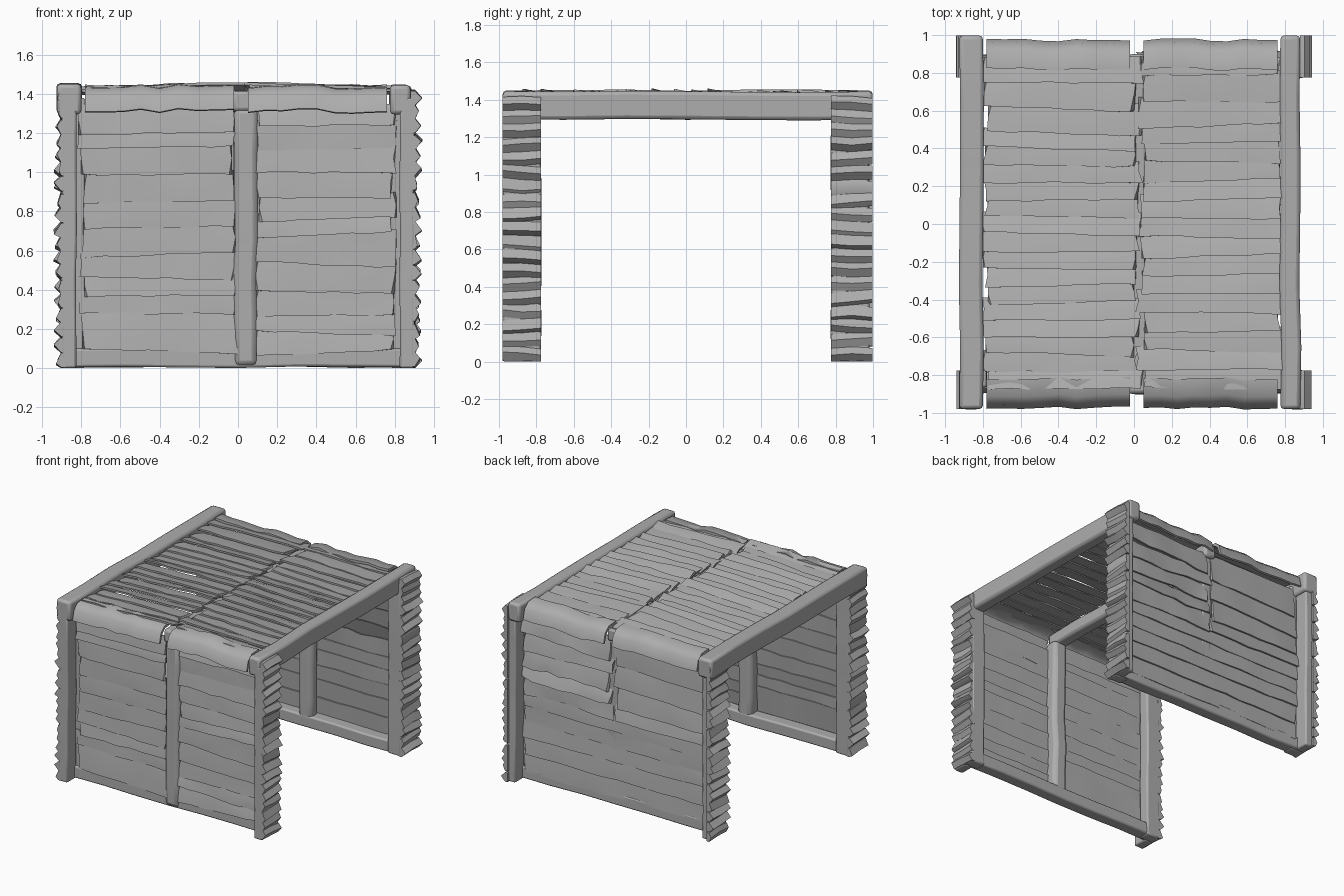
import bpy, bmesh, random
from mathutils import Vector

random.seed(4)
cube = bpy.data.objects.get("Cube")
if cube:
    bpy.data.objects.remove(cube, do_unlink=True)

wood = bpy.data.materials.new("weathered grey")
wood.use_nodes = True
GREY = (0.42, 0.42, 0.42, 1)
wood.diffuse_color = GREY
wood.node_tree.nodes["Principled BSDF"].inputs["Base Color"].default_value = GREY


def jit(a):
    return random.uniform(-a, a)


def finish(name, bm):
    bmesh.ops.recalc_face_normals(bm, faces=bm.faces)
    mesh = bpy.data.meshes.new(name)
    bm.to_mesh(mesh)
    bm.free()
    mesh.materials.append(wood)
    ob = bpy.data.objects.new(name, mesh)
    bpy.context.collection.objects.link(ob)
    bpy.context.view_layer.objects.active = ob
    bpy.ops.object.select_all(action='DESELECT')
    ob.select_set(True)
    bpy.ops.object.shade_smooth_by_angle(angle=0.7)
    return ob


def loft(bm, rings):
    """Closed solid through a list of equal point rings."""
    vs = [[bm.verts.new(p) for p in ring] for ring in rings]
    n = len(vs[0])
    for a, b in zip(vs, vs[1:]):
        for i in range(n):
            j = (i + 1) % n
            bm.faces.new((a[i], a[j], b[j], b[i]))
    bm.faces.new(vs[0])
    bm.faces.new(vs[-1])


def timber(name, lo, hi, axis, warp=0.006, round_edge=0.02):
    """Slightly bent timber running along one axis."""
    bm = bmesh.new()
    p, q = [a for a in range(3) if a != axis]
    rings = []
    for k in range(7):
        edge = 0 if k in (0, 6) else warp
        dp, dq = jit(edge), jit(edge)
        ring = []
        for s, t in ((0, 0), (1, 0), (1, 1), (0, 1)):
            v = [0, 0, 0]
            v[axis] = lo[axis] + (hi[axis] - lo[axis]) * k / 6
            v[p] = (hi if s else lo)[p] + dp
            v[q] = (hi if t else lo)[q] + dq
            ring.append(v)
        rings.append(ring)
    loft(bm, rings)
    ob = finish(name, bm)
    mod = ob.modifiers.new("worn edges", 'BEVEL')
    mod.width, mod.segments, mod.limit_method = round_edge, 2, 'ANGLE'
    return ob


def boards(name, place, u0, u1, edges, lap=0.018, rough=0.005, segs=7):
    """Overlapping warped boards; place maps (along, across, outward)."""
    bm = bmesh.new()
    for v0, v1 in zip(edges, edges[1:]):
        a, b = u0 + jit(0.02), u1 + jit(0.02)
        slant = jit(0.03)
        tip = lap + jit(lap * 0.5)
        rings = []
        for k in range(segs + 1):
            f = k / segs
            low = v0 - 0.012 + slant * (f - 0.5) + jit(rough)
            high = v1 + 0.015 + jit(rough)
            mid = (low + high) / 2
            out = tip + jit(rough)
            skew = 0.02 if k in (0, segs) else 0
            u = a + (b - a) * f
            rings.append([place(u + jit(skew), low, out),
                          place(u, mid, out * 0.6 + jit(rough)),
                          place(u + jit(skew), high, jit(0.003)),
                          place(u, high, -0.01),
                          place(u, low, out - 0.014)])
        loft(bm, rings)
    return finish(name, bm)


def even(a, b, n):
    return [a + (b - a) * i / n for i in range(n + 1)]


WALL = 0.87


def front(u, v, w):
    return Vector((u, -WALL - w, v))


def back(u, v, w):
    return Vector((u, WALL + w, v))


def roof(u, v, w):
    crown = 0.02 * (1 - abs(u) / 0.8)
    return Vector((u, v, 1.405 + crown + w))


# Corner posts: outer upright, wider inner upright, ragged outer cladding
for sx, side in ((-1, "right"), (1, "left")):
    for sy, end in ((-1, "front"), (1, "back")):
        for part, x_in, y_in, y_out in (("outer", 0.825, 0.86, 0.98),
                                        ("inner", 0.78, 0.775, 0.865)):
            xs = sorted((sx * x_in, sx * 0.90))
            ys = sorted((sy * y_in, sy * y_out))
            timber(f"{end}_{side}_{part}_post", (xs[0], ys[0], 0),
                   (xs[1], ys[1], 1.38), 2, 0.003, 0.012)

        bm = bmesh.new()
        teeth = even(0.005, 1.42, 19)
        ys = sorted((sy * 0.775, sy * (0.98 if sy < 0 else 0.998)))
        for z0, z1 in zip(teeth, teeth[1:]):
            flare = 0.928 + jit(0.014)
            tip = z0 + (z1 - z0) * random.uniform(0.2, 0.6)
            ring = [(0.88, z0), (0.903, z0), (flare, tip), (0.903, z1), (0.88, z1)]
            loft(bm, [[(sx * x, y, max(0, z + dz)) for x, z in ring]
                      for y, dz in ((ys[0], jit(0.012)), (sum(ys) / 2, 0), (ys[1], jit(0.012)))])
        finish(f"{end}_{side}_post_cladding", bm)

# Roof edge beams and the middle rafter
timber("right_roof_beam", (-0.925, -0.98, 1.295), (-0.80, 0.998, 1.45), 1)
timber("left_roof_beam", (0.775, -0.98, 1.295), (0.88, 0.998, 1.445), 1)
timber("middle_rafter", (-0.03, -0.9, 1.31), (0.07, 0.9, 1.415), 1, 0.004)

# Sills and middle posts of both walls
for sy, end in ((-1, "front"), (1, "back")):
    ys = sorted((sy * 0.785, sy * 0.885))
    timber(f"{end}_sill", (-0.88, ys[0], 0.005), (0.88, ys[1], 0.1), 0, 0.004, 0.012)
    ys = sorted((sy * 0.785, sy * (0.9 if sy < 0 else 0.875)))
    timber(f"{end}_middle_post", (-0.02, ys[0], 0.01), (0.1, ys[1], 1.33), 2, 0.005, 0.03)

# Front wall boards, two bays
boards("front_right_boards", front, -0.80, -0.015,
       [0.1, 0.29, 0.38, 0.47, 0.59, 0.73, 0.86, 1.0, 1.14, 1.21, 1.33])
boards("front_left_boards", front, 0.09, 0.79,
       [0.09, 0.19, 0.28, 0.4, 0.54, 0.69, 0.77, 0.88, 1.01, 1.13, 1.25, 1.33])

# Back wall boards: full width low down, two bays above
boards("back_lower_boards", back, -0.82, 0.82, [0.08, 0.22, 0.36, 0.48, 0.6, 0.7], segs=12)
boards("back_right_boards", back, -0.82, 0.0, [0.7, 0.8, 0.96, 1.13, 1.33], 0.025)
boards("back_left_boards", back, 0.04, 0.82, [0.7, 0.83, 0.93, 1.06, 1.18, 1.33], 0.03, 0.012)

# Roof boards, two bays
boards("roof_right_boards", roof, -0.79, 0.02,
       even(-0.86, 0.41, 14) + [0.49, 0.62, 0.76, 0.87], 0.025)
boards("roof_left_boards", roof, 0.04, 0.78,
       even(-0.86, 0.44, 13) + [0.53, 0.66, 0.8, 0.87], 0.025)


# Sagging boards closing the roof at the front and back
def eave(name, sy, x0, x1):
    bm = bmesh.new()
    rings = []
    profile = [(0.82, 1.44), (0.91, 1.435), (0.955, 1.395), (0.975, 1.315),
               (0.96, 1.31), (0.935, 1.385), (0.9, 1.415), (0.82, 1.42)]
    for x in even(x0, x1, 8):
        dy, dz = jit(0.01), jit(0.012)
        rings.append([(x, sy * (y + dy), z + dz) for y, z in profile])
    loft(bm, rings)
    finish(name, bm)


for sy, end in ((-1, "front"), (1, "back")):
    eave(f"{end}_right_eave", sy, -0.78, -0.02)
    eave(f"{end}_left_eave", sy, 0.05, 0.76)
